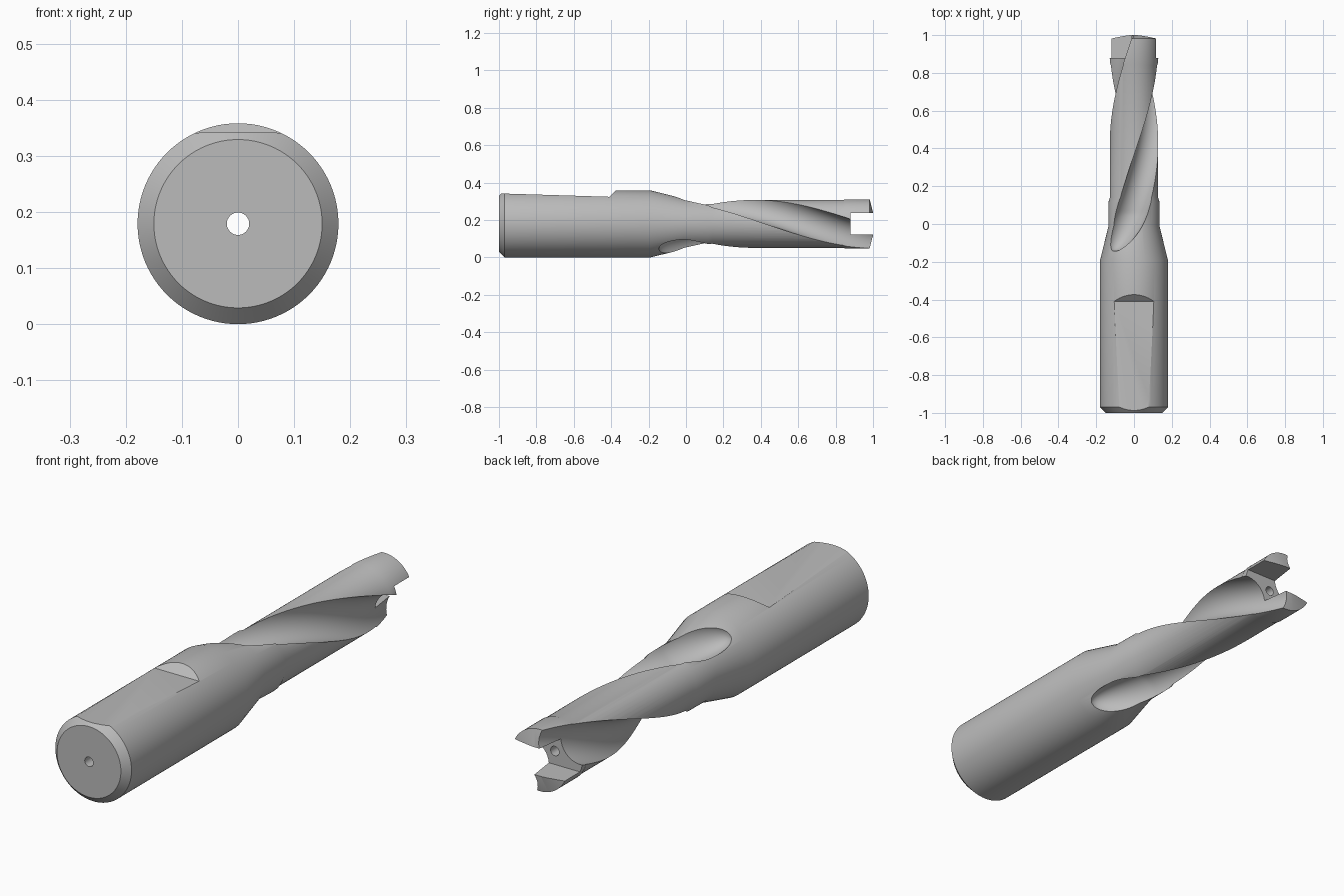
import bpy
import bmesh
from math import cos, sin, pi, tau, sqrt, radians

if "Cube" in bpy.data.objects:
    bpy.data.objects.remove(bpy.data.objects["Cube"])

AXIS_Z = 0.179

steel = bpy.data.materials.new("steel grey")
steel.use_nodes = True
colour = (0.5, 0.5, 0.5, 1)
steel.diffuse_color = colour
steel.node_tree.nodes["Principled BSDF"].inputs["Base Color"].default_value = colour


def skin(name, rings):
    """Closed solid through a row of equal-sized rings, capped at both ends."""
    bm = bmesh.new()
    rows = [[bm.verts.new(p) for p in ring] for ring in rings]
    n = len(rows[0])
    for a, b in zip(rows, rows[1:]):
        for i in range(n):
            j = (i + 1) % n
            bm.faces.new((a[i], a[j], b[j], b[i]))
    bm.faces.new(rows[0])
    bm.faces.new(rows[-1])
    bmesh.ops.recalc_face_normals(bm, faces=bm.faces[:])
    mesh = bpy.data.meshes.new(name)
    bm.to_mesh(mesh)
    bm.free()
    mesh.materials.append(steel)
    obj = bpy.data.objects.new(name, mesh)
    bpy.context.collection.objects.link(obj)
    return obj


def circle(y, radius, cx=0.0, cz=0.0, n=96):
    return [(cx + radius * cos(tau * i / n), y, AXIS_Z + cz + radius * sin(tau * i / n))
            for i in range(n)]


def prism(name, outline, half_width):
    """Side outline of (y, z) points extruded across x."""
    return skin(name, [[(x, y, z) for y, z in outline] for x in (-half_width, half_width)])


def cut(target, cutter):
    cutter.hide_render = True
    mod = target.modifiers.new("cut", "BOOLEAN")
    mod.operation = "DIFFERENCE"
    mod.solver = "EXACT"
    mod.object = cutter
    bpy.context.view_layer.objects.active = target
    bpy.ops.object.modifier_apply(modifier=mod.name)
    bpy.data.objects.remove(cutter)


def flute_angle(y):
    """Helix: flute faces up at the neck and sideways near the tip."""
    return pi / 2 - (y - 0.1) / 0.59 * pi / 2


def flute(name, offset):
    rings = []
    steps = 90
    for k in range(steps + 1):
        y = -0.144 + 1.2 * (k / steps) ** 1.3
        # The groove runs out in a rounded end on the cone
        s = min(1, (y + 0.145) / 0.2)
        radius = 0.092 * sqrt(s * (2 - s))
        reach = 0.165 - 0.028 * s
        a = flute_angle(y) + offset
        rings.append(circle(y, radius, reach * cos(a), reach * sin(a), 48))
    return skin(name, rings)


# Turned body: chamfered shank, cone, collar, drill body, tip
profile = [(-1, 0.15), (-0.97, 0.179), (-0.19, 0.179), (-0.01, 0.135), (0.12, 0.134),
           (0.14, 0.128), (0.84, 0.128), (0.85, 0.131), (0.982, 0.131), (1, 0.06)]
drill = skin("drill_body", [circle(y, r) for y, r in profile])

# Sloped clamping flat on the shank
cut(drill, prism("clamping_flat", [(-1.1, 0.345), (-0.41, 0.324), (-0.372, 0.36),
                                   (-0.372, 0.5), (-1.1, 0.5)], 0.3))

# Two helical flutes
for label, offset in (("flute_a", 0), ("flute_b", pi)):
    cut(drill, flute(label, offset))

# Insert slot across the tip
cut(drill, prism("tip_slot", [(0.88, 0.122), (1.1, 0.122), (1.1, 0.238), (0.88, 0.238)], 0.3))

# Coolant hole along the axis
cut(drill, skin("coolant_hole", [circle(y, 0.02, n=32) for y in (-1.1, 1.1)]))

# Smooth curved faces, keep the edges crisp
bpy.ops.object.select_all(action="DESELECT")
drill.select_set(True)
bpy.context.view_layer.objects.active = drill
bpy.ops.object.shade_smooth_by_angle(angle=radians(25))
